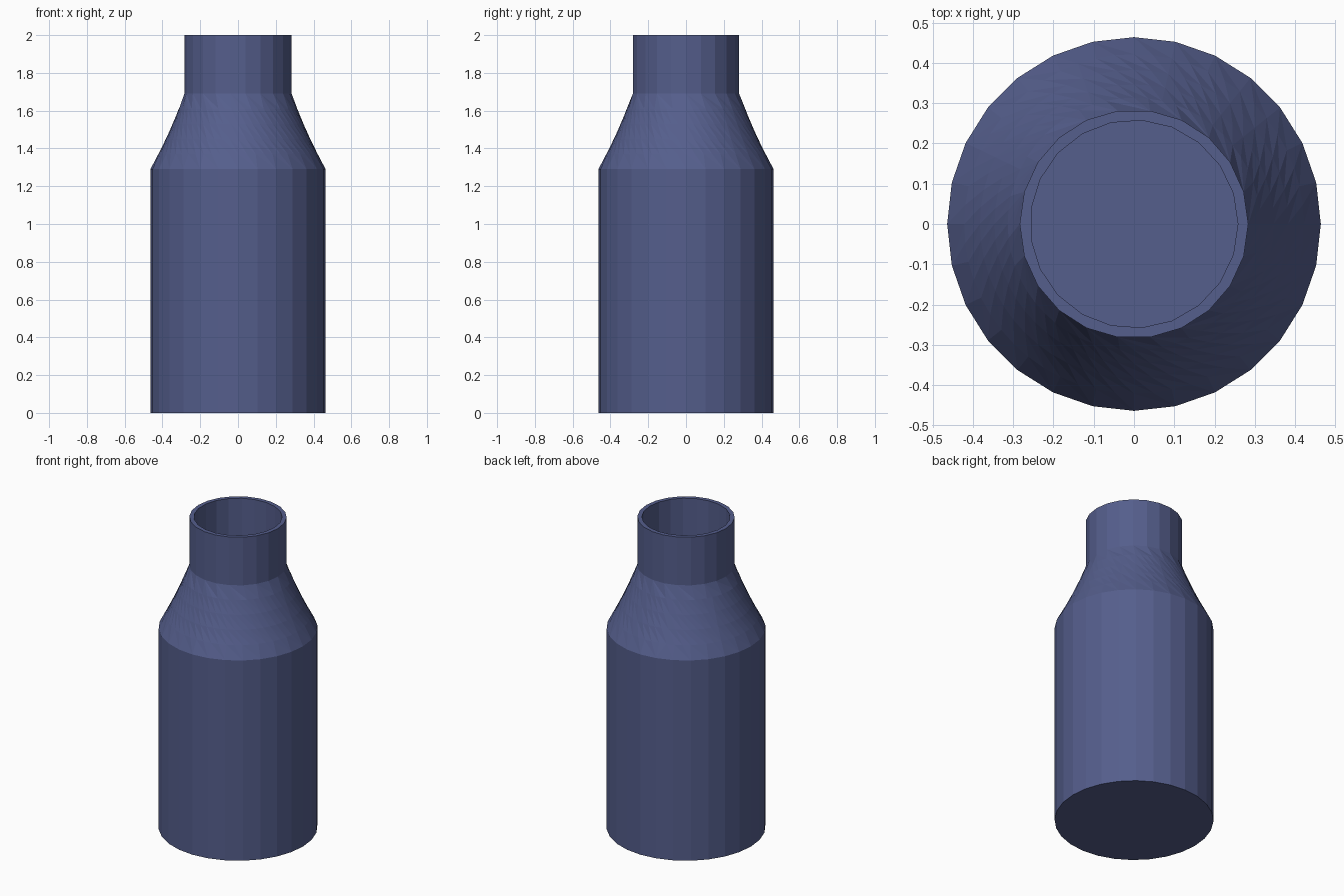
import bpy
import bmesh
from math import cos, sin, tau

cube = bpy.data.objects.get("Cube")
if cube:
    bpy.data.objects.remove(cube)

# Single slate blue colour
blue = bpy.data.materials.new("slate_blue")
blue.use_nodes = True
colour = (0.09, 0.112, 0.262, 1)
blue.diffuse_color = colour
blue.node_tree.nodes["Principled BSDF"].inputs["Base Color"].default_value = colour

bm = bmesh.new()


def ring(radius, z, sides):
    return [bm.verts.new((radius * cos(tau * i / sides), radius * sin(tau * i / sides), z))
            for i in range(sides)]


def stitch(a, b, twist=0.0):
    """Join two rings of any side counts with a band, optionally swirled."""
    if len(a) == len(b) and not twist:
        for i in range(len(a)):
            k = (i + 1) % len(a)
            bm.faces.new((a[i], a[k], b[k], b[i]))
        return
    na, nb = len(a), len(b)
    i = j = 0
    while i < na or j < nb:
        if j >= nb or (i < na and (i + 1) / na - twist <= (j + 1) / nb):
            bm.faces.new((a[i % na], a[(i + 1) % na], b[j % nb]))
            i += 1
        else:
            bm.faces.new((a[i % na], b[(j + 1) % nb], b[j % nb]))
            j += 1


BODY, NECK, BORE, FINE = 28, 22, 21, 56
BODY_R, NECK_R, WALL = 0.464, 0.284, 0.026
SHOULDER_Z, NECK_Z, TOP_Z = 1.29, 1.69, 2.0


def shoulder_radius(t):
    """Gently hollow flare from the body (t=0) to the neck (t=1)."""
    return BODY_R + (NECK_R - BODY_R) * (t + 0.22 * t * (1 - t))


# Outer body with closed base
base = ring(BODY_R, 0, BODY)
bm.faces.new(base)
body_top = ring(BODY_R, SHOULDER_Z, BODY)
stitch(base, body_top)

# Swirled shoulder
previous = body_top
for step in range(1, 5):
    t = step / 5
    current = ring(shoulder_radius(t), SHOULDER_Z + t * (NECK_Z - SHOULDER_Z), FINE)
    stitch(previous, current, 1 / FINE)
    previous = current
neck_base = ring(NECK_R, NECK_Z, NECK)
stitch(previous, neck_base, 1 / FINE)

# Neck and flat lip
lip_outer = ring(NECK_R, TOP_Z, NECK)
stitch(neck_base, lip_outer)
lip_inner = ring(NECK_R - WALL, TOP_Z, BORE)
stitch(lip_outer, lip_inner)

# Hollow inside: neck bore, shoulder, wall and floor
bore_base = ring(NECK_R - WALL, NECK_Z, BORE)
stitch(lip_inner, bore_base)
inner_mid = ring(shoulder_radius(0.5) - WALL, (SHOULDER_Z + NECK_Z) / 2, BODY)
stitch(bore_base, inner_mid)
inner_top = ring(BODY_R - WALL, SHOULDER_Z, BODY)
stitch(inner_mid, inner_top)
floor = ring(BODY_R - WALL, WALL, BODY)
stitch(inner_top, floor)
bm.faces.new(floor)

bmesh.ops.recalc_face_normals(bm, faces=bm.faces)
mesh = bpy.data.meshes.new("bottle")
bm.to_mesh(mesh)
bm.free()
mesh.materials.append(blue)
bottle = bpy.data.objects.new("bottle", mesh)
bpy.context.scene.collection.objects.link(bottle)
